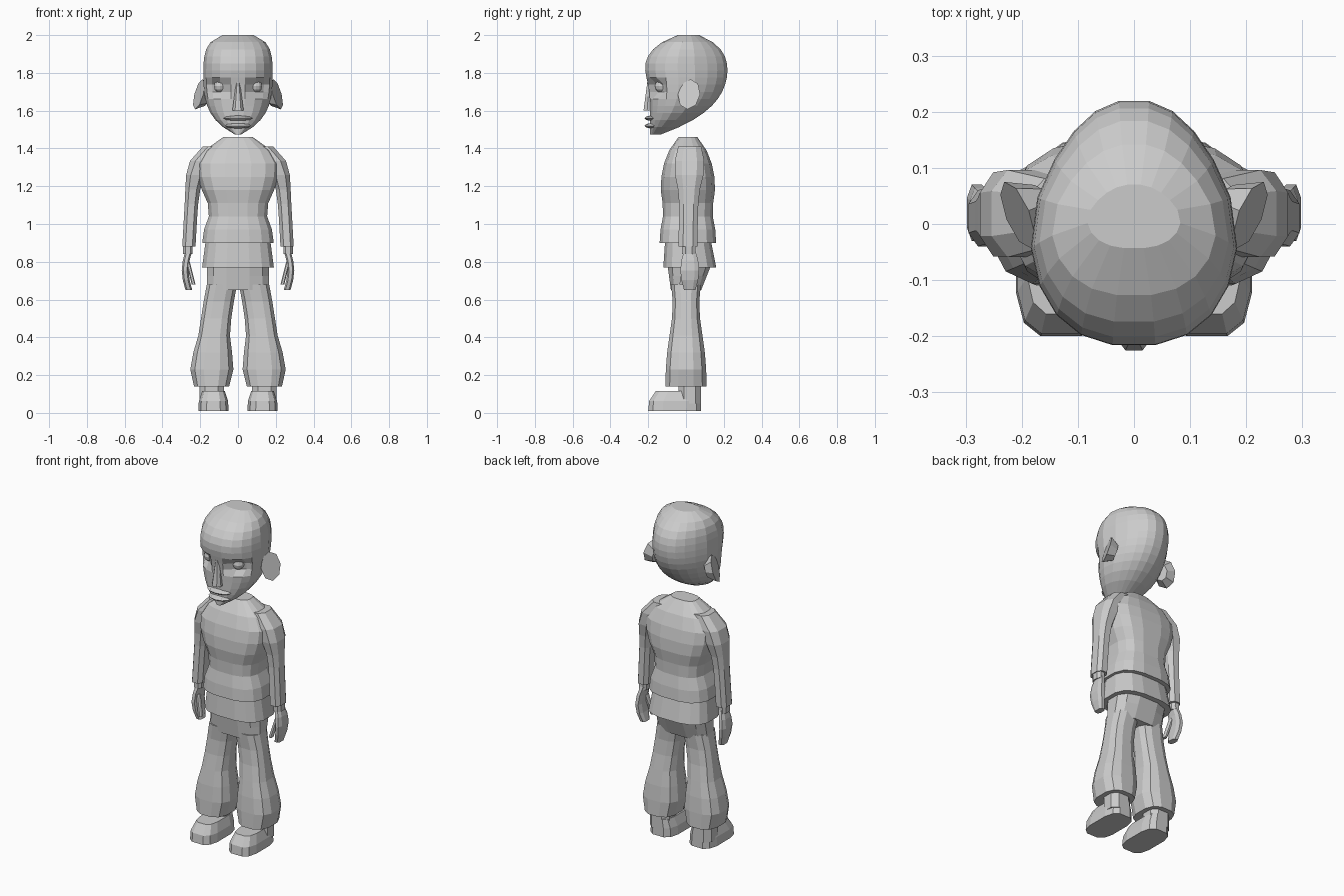
import bpy
import bmesh
from math import sin, cos, exp, sqrt, pi, tau, radians
from mathutils import Vector, Matrix

cube = bpy.data.objects.get("Cube")
if cube:
    bpy.data.objects.remove(cube, do_unlink=True)

shade = (0.6, 0.6, 0.6, 1)
grey = bpy.data.materials.new("plain grey")
grey.use_nodes = True
grey.diffuse_color = shade
grey.node_tree.nodes["Principled BSDF"].inputs["Base Color"].default_value = shade


def finish(bm, name):
    """Turn a bmesh into a flat shaded grey object."""
    bmesh.ops.recalc_face_normals(bm, faces=bm.faces)
    mesh = bpy.data.meshes.new(name)
    bm.to_mesh(mesh)
    bm.free()
    mesh.materials.append(grey)
    obj = bpy.data.objects.new(name, mesh)
    bpy.context.collection.objects.link(obj)


def bump(t, centre, spread):
    """Smooth swelling that peaks at the centre."""
    return exp(-((t - centre) / spread) ** 2)


def soften(value, power):
    return abs(value) ** power * (1 if value > 0 else -1)


def tube(name, bottom, top, steps, sides, rule, side=1, power=0.75, reshape=None):
    """Stack rings from bottom to top. The rule maps the height fraction to
    the ring's centre x, centre y, half width and half depth."""
    bm = bmesh.new()
    rings = []
    fit = cos(pi / sides) ** power
    for step in range(steps + 1):
        t = step / steps
        x, y, width, depth = rule(t)
        ring = []
        for i in range(sides):
            angle = tau * (i + 0.5) / sides
            across = soften(cos(angle), power) / fit
            along = soften(sin(angle), power) / fit
            point = Vector((x + across * width, y + along * depth,
                            bottom + t * (top - bottom)))
            if reshape:
                reshape(point, along)
            point.x *= side
            ring.append(bm.verts.new(point))
        rings.append(ring)
    for lower, upper in zip(rings, rings[1:]):
        for i in range(sides):
            j = (i + 1) % sides
            bm.faces.new((lower[i], lower[j], upper[j], upper[i]))
    bm.faces.new(rings[0])
    bm.faces.new(rings[-1])
    finish(bm, name)


def blob(name, centre, size):
    """Low-poly ellipsoid."""
    bm = bmesh.new()
    bmesh.ops.create_uvsphere(bm, u_segments=10, v_segments=6, radius=1)
    bmesh.ops.scale(bm, vec=size, verts=bm.verts)
    bmesh.ops.translate(bm, vec=centre, verts=bm.verts)
    finish(bm, name)


def head_rule(t):
    """Narrow chin, broad temples, overhanging brow and long skull."""
    width = 0.185 * (1 - 0.9 * (1 - t) ** 6) * sqrt(1 - 0.8 * t ** 10)
    back = 0.23 - 0.36 * (1 - t) ** 4 - 0.16 * t ** 8
    front = -0.19 - 0.03 * bump(t, 0.7, 0.2) + 0.15 * t ** 10
    return 0, (front + back) / 2, width, (back - front) / 2


def head_reshape(point, along):
    """Narrow the back of the skull and press in the eye sockets."""
    point.x *= 1 - 0.3 * max(along, 0)
    if point.y < -0.08 and 0.04 < abs(point.x) < 0.15 and abs(point.z - 1.72) < 0.03:
        point.y += 0.035


def sweater_rule(t):
    """Nipped waist, wide shoulders and a small neck."""
    waist = bump(t, 0.3, 0.15)
    width = 0.19 - 0.04 * waist + 0.04 * bump(t, 0.75, 0.2) - 0.12 * t ** 8
    depth = 0.15 - 0.02 * waist - 0.1 * t ** 5
    return 0, 0.01, width, depth


def trouser_rule(t):
    """Baggy below the knee, closing towards the crotch."""
    width = 0.08 + 0.035 * bump(t, 0.2, 0.2)
    depth = 0.11 - 0.04 * bump(t, 0.8, 0.4)
    return 0.14 - 0.055 * t * t, 0, width, depth


def sleeve_rule(t):
    """Hangs from the shoulder and curves in at the top."""
    x = 0.26 - 0.03 * t - 0.1 * t ** 6
    width = 0.035 + 0.025 * bump(t, 0.9, 0.25)
    depth = 0.05 + 0.03 * bump(t, 0.8, 0.2)
    return x, 0.01 + 0.01 * t, width, depth


def hand_rule(t):
    swell = 0.02 * sin(pi * t)
    return 0.26 + swell, 0.02, 0.018, 0.03 + swell


def shoe_rule(t):
    """Upright sole edge with a sloping toe cap."""
    slope = 0.02 * t ** 3
    return 0.13, slope - 0.06, 0.08 - slope, 0.14 - slope


# Head and face
tube("head", 1.475, 2, 14, 20, head_rule, power=0.85, reshape=head_reshape)
tube("nose", 1.6, 1.75, 2, 8, lambda t: (0, -0.185, 0.03 - 0.02 * t, 0.04 - 0.02 * t))
blob("upper_lip", (0, -0.17, 1.56), (0.08, 0.05, 0.015))
blob("lower_lip", (0, -0.17, 1.52), (0.07, 0.05, 0.015))

# Upper clothes and hips
tube("sweater", 0.9, 1.46, 8, 16, sweater_rule, power=0.7)
tube("undershirt", 0.77, 0.92, 1, 16,
     lambda t: (0, 0.02 - 0.01 * t, 0.19 - 0.02 * t, 0.14 - 0.02 * t), power=0.7)
tube("hips", 0.65, 0.8, 2, 12, lambda t: (0, 0.02 * t, 0.165, 0.08 + 0.04 * t))

for label, side in (("left", 1), ("right", -1)):
    # Legs and feet
    tube(label + "_trouser_leg", 0.14, 0.68, 6, 12, trouser_rule, side)
    tube(label + "_ankle", 0.05, 0.16, 1, 8, lambda t: (0.14, 0.02, 0.065, 0.06), side)
    tube(label + "_shoe", 0.01, 0.115, 2, 12, shoe_rule, side, power=0.6)

    # Arms and hands
    tube(label + "_sleeve", 0.88, 1.41, 7, 8, sleeve_rule, side)
    tube(label + "_cuff", 0.84, 0.9, 1, 8, lambda t: (0.265, 0.015, 0.025, 0.035), side)
    tube(label + "_hand", 0.65, 0.86, 4, 8, hand_rule, side)
    tube(label + "_thumb", 0.68, 0.8, 2, 8,
         lambda t: (0.235 + 0.03 * t, 0.02 * t - 0.02, 0.01, 0.015), side)

    # Ear, a tilted flaring plate
    bm = bmesh.new()
    bmesh.ops.create_cone(bm, cap_ends=True, segments=8, radius1=0.045, radius2=0.075,
                          depth=0.05)
    turn = (Matrix.Rotation(radians(-22), 4, "Z") @ Matrix.Rotation(radians(75), 4, "Y"))
    place = Matrix.Translation((0.185, 0.025, 1.68))
    squash = Matrix.Diagonal((1.1, 0.85, 1, 1))
    mirror = Matrix.Diagonal((side, 1, 1, 1))
    bmesh.ops.transform(bm, matrix=mirror @ place @ turn @ squash, verts=bm.verts)
    finish(bm, label + "_ear")

    # Eye
    blob(label + "_eye", (side * 0.095, -0.132, 1.73), (0.034, 0.034, 0.034))
